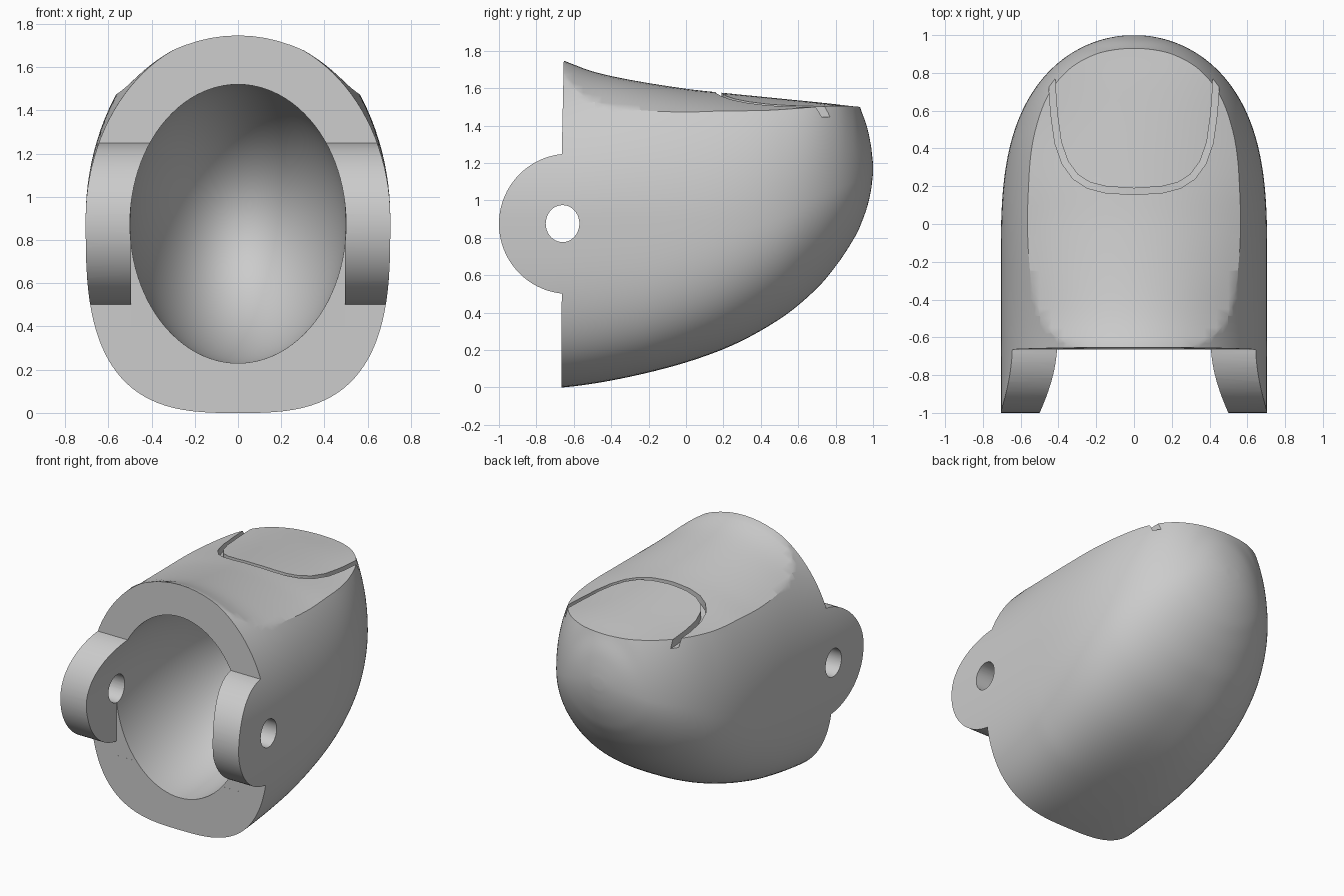
import bpy, bmesh, math

cube = bpy.data.objects.get("Cube")
if cube:
    bpy.data.objects.remove(cube, do_unlink=True)

grey = bpy.data.materials.new("plain grey")
grey.use_nodes = True
grey.diffuse_color = (0.6, 0.6, 0.6, 1)
grey.node_tree.nodes["Principled BSDF"].inputs["Base Color"].default_value = (0.6, 0.6, 0.6, 1)


def curve(table, y, col):
    """Smooth curve through the rows of a table, keyed by the first column."""
    n = len(table)
    y = min(max(y, table[0][0]), table[-1][0])
    i = max(k for k in range(n - 1) if table[k][0] <= y)
    a, b = table[i], table[i + 1]

    def slope(k):
        lo, hi = table[max(k - 1, 0)], table[min(k + 1, n - 1)]
        return (hi[col] - lo[col]) / (hi[0] - lo[0])
    h = b[0] - a[0]
    t = (y - a[0]) / h
    return ((2*t**3 - 3*t*t + 1) * a[col] + (t**3 - 2*t*t + t) * h * slope(i)
            + (3*t*t - 2*t**3) * b[col] + (t**3 - t*t) * h * slope(i + 1))


def loft(name, rings):
    """Solid through closed rings of equal length, capped at both ends."""
    bm = bmesh.new()
    loops = [[bm.verts.new(p) for p in r] for r in rings]
    n = len(loops[0])
    for a, b in zip(loops, loops[1:]):
        for i in range(n):
            j = (i + 1) % n
            bm.faces.new((a[i], a[j], b[j], b[i]))
    bm.faces.new(loops[0])
    bm.faces.new(loops[-1])
    bmesh.ops.recalc_face_normals(bm, faces=bm.faces)
    mesh = bpy.data.meshes.new(name)
    bm.to_mesh(mesh)
    bm.free()
    mesh.materials.append(grey)
    obj = bpy.data.objects.new(name, mesh)
    bpy.context.collection.objects.link(obj)
    return obj


def prism(name, profile, half):
    """Side profile of (y, z) points extruded across x."""
    return loft(name, [[(x, y, z) for y, z in profile] for x in (-half, half)])


def carve(obj, cutter):
    cutter.hide_render = True
    mod = obj.modifiers.new("carve", 'BOOLEAN')
    mod.operation = 'DIFFERENCE'
    mod.solver = 'EXACT'
    mod.object = cutter
    bpy.context.view_layer.objects.active = obj
    bpy.ops.object.modifier_apply(modifier=mod.name)
    bpy.data.objects.remove(cutter, do_unlink=True)


def power(v, e):
    return math.copysign(abs(v) ** e, v)


# Shell stations: y, underside, widest height, crown
SHELL = [(-1.05, 0, .9, 1.76), (-.66, 0, .9, 1.76), (-.2, .08, .9, 1.84),
         (.2, .205, .9, 1.88), (.5, .365, .95, 1.9), (.7, .53, 1.03, 1.87),
         (.82, .675, 1.07, 1.77), (.9, .8, 1.1, 1.6), (.93, .86, 1.12, 1.5),
         (.97, .97, 1.15, 1.385), (.99, 1.06, 1.165, 1.285), (.9985, 1.13, 1.17, 1.21)]
# Upper surface: y, centre height, crossways bend
UPPER = [(-.66, 1.75, .75), (-.5, 1.69, .65), (-.3, 1.645, .53), (0, 1.597, .39),
         (.2, 1.575, .31), (.5, 1.545, .22), (.75, 1.52, .1), (.93, 1.5, 0), (1.2, 1.48, 0)]


def upper(x, y):
    return curve(UPPER, y, 1) - curve(UPPER, y, 2) * x * x


def section(y, n=112):
    bottom, mid, crown = (curve(SHELL, y, c) for c in (1, 2, 3))
    t = max(0, (y + .2) / 1.2)
    width = .705 * math.sqrt(1 - t ** 3)
    square = 3 - max(0, min(1, (y + .2) / 1.1))
    ring = []
    for k in range(n):
        a = 2 * math.pi * k / n
        e = 1 if k <= n / 2 else 2 / square
        rise = crown - mid if k <= n / 2 else mid - bottom
        ring.append((width * power(math.cos(a), e), y, mid + rise * power(math.sin(a), e)))
    return ring


# Outer shell, tapering to the rounded tip
steps = 72
end = 1 - math.sqrt(.0015 / 2.05)
shell = loft("fingertip_shell", [section(1 - 2.05 * (1 - end * k / steps) ** 2)
                                 for k in range(steps + 1)])

# Upper surface, flattening towards the nail
rings = []
for k in range(49):
    y = -1.2 + 2.4 * k / 48
    ring = [(x / 16, y, upper(x / 16, y)) for x in range(-16, 17)]
    rings.append(ring + [(1, y, 2.5), (-1, y, 2.5)])
carve(shell, loft("upper_cutter", rings))

# Flat open end with two round hinge lugs
arc = [math.radians(264 - 168 * k / 48) for k in range(49)]
profile = [(-.666, -.2)] + [(-.625 + .375 * math.cos(a), .875 + .375 * math.sin(a)) for a in arc]
carve(shell, prism("end_cutter", profile + [(-.648, 2), (-1.4, 2), (-1.4, -.2)], 1.2))

# Oval socket, straight between the lugs and rounded inside
DEPTH = 1.05


def oval(y, s, n=96):
    return [(.5 * s * math.cos(2 * math.pi * k / n), y,
             .875 + .645 * s * math.sin(2 * math.pi * k / n)) for k in range(n)]


dome = [math.radians(88 * k / 30) for k in range(31)]
carve(shell, loft("socket_cutter", [oval(-1.2, 1)] +
                  [oval(-.66 + DEPTH * math.sin(a), math.cos(a)) for a in dome]))

# Relief on the lower inner half of the lugs
carve(shell, prism("relief_cutter", [(-1.2, .4), (-.664, .4), (-.664, .875), (-1.2, .875)], .495))

# Pin hole through both lugs
ring = [2 * math.pi * k / 40 for k in range(40)]
carve(shell, prism("pin_cutter", [(-.66 + .09 * math.cos(a), .876 + .099 * math.sin(a))
                                  for a in ring], 1.2))

# Groove around the nail
HALF = [(0, .172), (.15, .182), (.24, .205), (.31, .25), (.365, .325),
        (.402, .43), (.423, .58), (.432, .7), (.435, .8)]
path = [(-x, y) for x, y in reversed(HALF[1:])] + HALF
rings = []
for i, (x, y) in enumerate(path):
    a, b = path[max(i - 1, 0)], path[min(i + 1, len(path) - 1)]
    dx, dy = b[0] - a[0], b[1] - a[1]
    size = math.hypot(dx, dy)
    ox, oy = -dy / size * .017, dx / size * .017
    z = upper(x, y)
    rings.append([(x + s * ox, y + s * oy, z + h)
                  for s, h in ((-1, -.055), (1, -.055), (1, .2), (-1, .2))])
carve(shell, loft("nail_groove_cutter", rings))

# Smooth shading with crisp edges
bpy.ops.object.select_all(action='DESELECT')
shell.select_set(True)
bpy.context.view_layer.objects.active = shell
bpy.ops.object.shade_smooth_by_angle(angle=math.radians(30))
